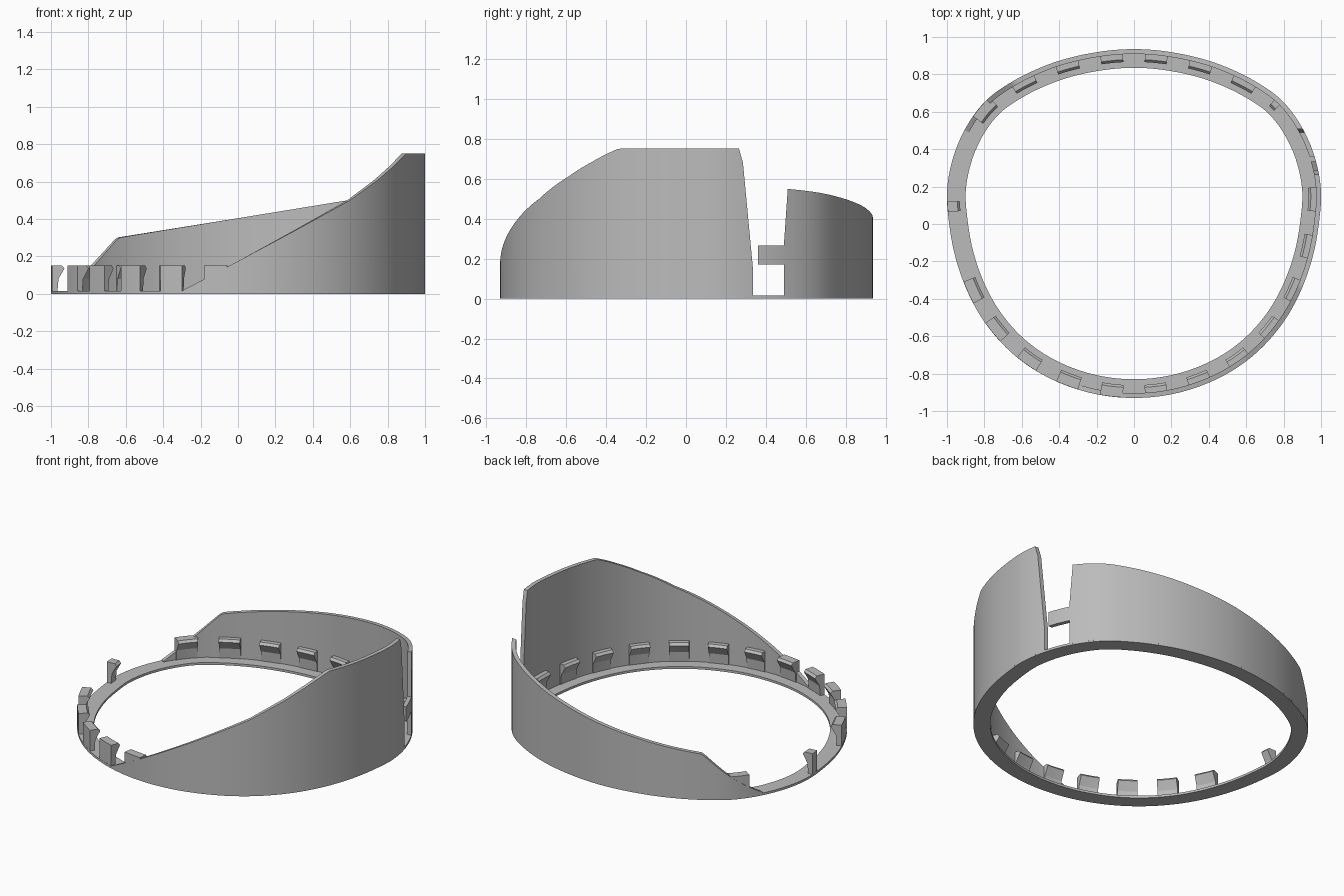
import bpy, bmesh, math
from mathutils import Vector

if "Cube" in bpy.data.objects:
    bpy.data.objects.remove(bpy.data.objects["Cube"], do_unlink=True)

gray = bpy.data.materials.new("plain gray")
gray.use_nodes = True
gray.diffuse_color = (0.5, 0.5, 0.5, 1)
gray.node_tree.nodes["Principled BSDF"].inputs["Base Color"].default_value = (0.5, 0.5, 0.5, 1)

# Outline of the ring: radius at each angle of the +x half, mirrored in x
RADII = [(-90, .93), (-70, .935), (-50, .948), (-35, .955), (-20, .962), (-10, .972),
         (0, .988), (10, 1.015), (20, 1.03), (30, 1.036), (40, 1.03), (50, 1.0),
         (60, .972), (75, .943), (90, .935)]
BASE = 0.015   # floor thickness
WALL = 0.026   # wall thickness


def radius(deg):
    a = math.degrees(math.asin(max(-1, min(1, math.sin(math.radians(deg))))))
    n = len(RADII)
    i = 0
    while i < n - 2 and a > RADII[i + 1][0]:
        i += 1

    def slope(k):
        if k in (0, n - 1):
            return 0
        (a0, r0), (a1, r1) = RADII[k - 1], RADII[k + 1]
        return (r1 - r0) / (a1 - a0)
    (a0, r0), (a1, r1) = RADII[i], RADII[i + 1]
    h = a1 - a0
    t = (a - a0) / h
    return (r0 * (1 + 2 * t) * (1 - t) ** 2 + r1 * t * t * (3 - 2 * t)
            + h * slope(i) * t * (1 - t) ** 2 - h * slope(i + 1) * t * t * (1 - t))


def outline(deg):
    a = math.radians(deg)
    return Vector((math.cos(a), math.sin(a), 0)) * radius(deg)


def inset(deg, depth):
    tangent = (outline(deg + 0.5) - outline(deg - 0.5)).normalized()
    return outline(deg) + Vector((-tangent.y, tangent.x, 0)) * depth


def interpolate(points, x):
    if x <= points[0][0]:
        return points[0][1]
    for (x0, z0), (x1, z1) in zip(points, points[1:]):
        if x <= x1:
            return z0 + (z1 - z0) * (x - x0) / (x1 - x0)
    return points[-1][1]


def sweep(name, start, end, section, closed=False, cuts=(), step=2):
    """Sweep a (depth, height) section along the outline, then trim it by planes."""
    bm = bmesh.new()
    count = max(2, math.ceil((end - start) / step))
    rows = []
    for i in range(count if closed else count + 1):
        deg = start + (end - start) * i / count
        row = []
        for depth, z in section(deg):
            p = inset(deg, depth)
            row.append(bm.verts.new((p.x, p.y, z)))
        rows.append(row)
    pairs = list(zip(rows, rows[1:])) + ([(rows[-1], rows[0])] if closed else [])
    for a, b in pairs:
        for j in range(len(a)):
            k = (j + 1) % len(a)
            bm.faces.new((a[j], a[k], b[k], b[j]))
    if not closed:
        bm.faces.new(rows[0])
        bm.faces.new(rows[-1])
    for point, normal in cuts:
        bmesh.ops.bisect_plane(bm, geom=bm.verts[:] + bm.edges[:] + bm.faces[:],
                               plane_co=point, plane_no=normal, clear_outer=True)
        bmesh.ops.holes_fill(bm, edges=[e for e in bm.edges if e.is_boundary], sides=0)
    bmesh.ops.recalc_face_normals(bm, faces=bm.faces[:])
    mesh = bpy.data.meshes.new(name)
    bm.to_mesh(mesh)
    bm.free()
    mesh.materials.append(gray)
    obj = bpy.data.objects.new(name, mesh)
    bpy.context.collection.objects.link(obj)
    return obj


def edge_plane(low, high, side):
    """Plane parallel to x through two (y, z) points; side +1 removes +y."""
    dy, dz = high[0] - low[0], high[1] - low[1]
    return (0, low[0], low[1]), (0, side * dz, -side * dy)


def band(z0, z1, width):
    return [(0, z0), (0, z1), (width, z1), (width, z0)]


# Flat base ring
sweep("base_ring", -90, 270, lambda d: band(0, BASE, 0.1), closed=True)

# Front wall, rising towards +x and ending at the slanted gap
FRONT_TOP = [(-.3, .016), (-.06, .142), (.3, .335), (.6, .5), (.75, .61), (.83, .68), (.9, .75)]
sweep("front_wall", -108.5, 23,
      lambda d: band(BASE - .005, interpolate(FRONT_TOP, outline(d).x), WALL),
      cuts=[edge_plane((.335, 0), (.335, .15), 1),
            edge_plane((.335, .15), (.285, .68), 1),
            edge_plane((.285, .68), (.265, .75), 1)], step=1)

# Back wall with a gently sloping top and a chamfered end
BACK_TOP = [(-.91, .016), (-.65, .3), (.6, .5), (1, .564)]
sweep("back_wall", 27, 151,
      lambda d: band(BASE - .005, interpolate(BACK_TOP, outline(d).x), WALL),
      cuts=[edge_plane((.49, 0), (.49, .27), -1),
            edge_plane((.49, .27), (.51, .56), -1)], step=1)

# Tab reaching from the back wall into the gap
sweep("gap_tab", 15, 31, lambda d: band(.17, .265, WALL),
      cuts=[edge_plane((.36, 0), (.36, 1), -1), edge_plane((.495, 0), (.495, 1), 1)])

# Hooked clips around the inside
CLIP = [(.001, .01), (.001, .15), (.055, .15), (.068, .135), (.036, .08), (.03, .01)]
clips = [(-157.5 + 15 * i, 3.8) for i in range(12)]
clips += [(52.5 + 15 * i, 3.8) for i in range(7)]
clips += [(174.8, 1.6), (40.5, 1.2)]
for number, (angle, half) in enumerate(clips):
    sweep(f"clip_{number + 1}", angle - half, angle + half, lambda d: CLIP)

# Smooth the curved faces, keep the edges sharp
bpy.ops.object.select_all(action="DESELECT")
for obj in bpy.context.collection.objects:
    if obj.type == "MESH":
        obj.select_set(True)
        bpy.context.view_layer.objects.active = obj
bpy.ops.object.shade_smooth_by_angle(angle=math.radians(25))
